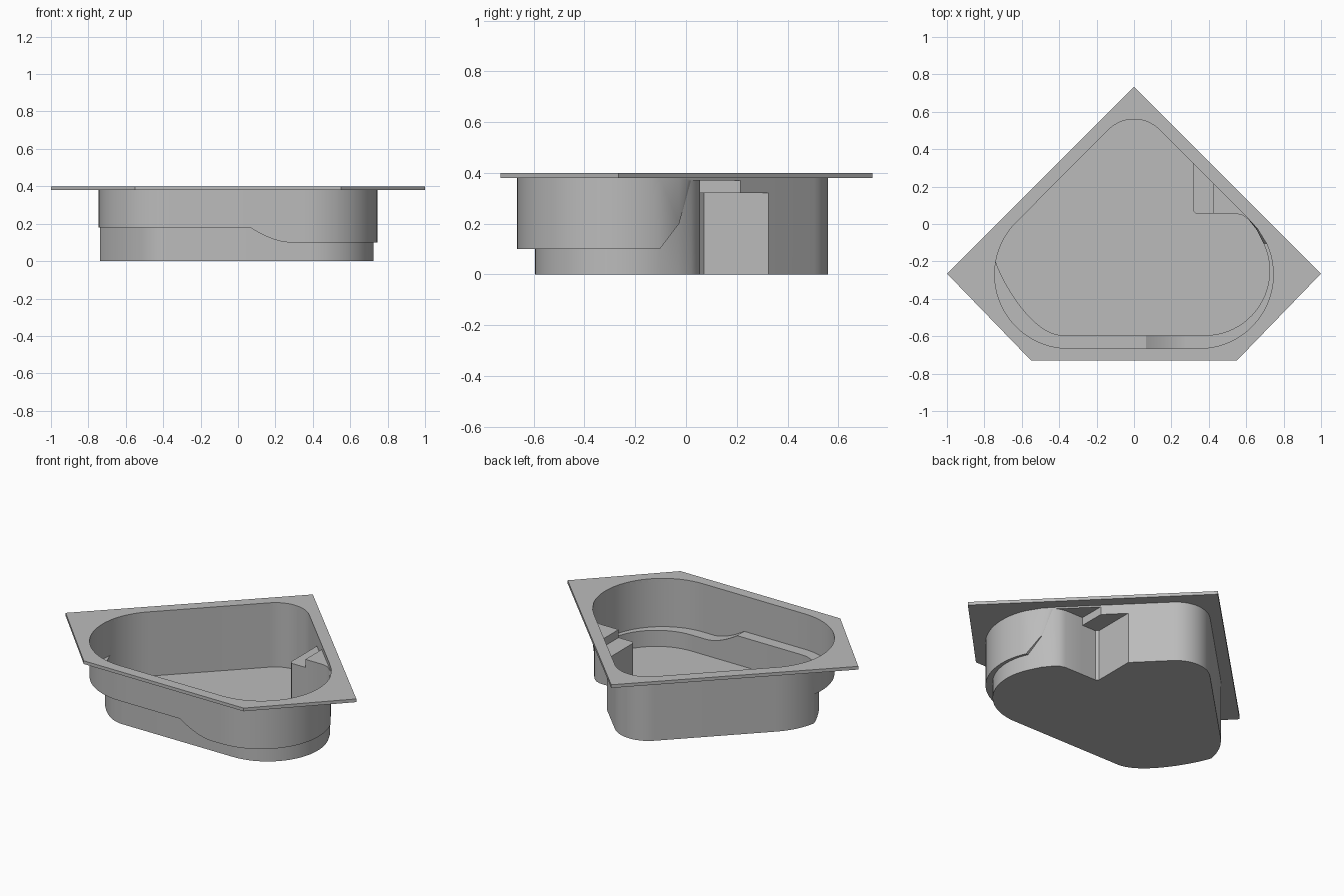
import bpy, bmesh
from math import radians, sin, cos
from mathutils import Vector
from mathutils.geometry import interpolate_bezier

cube = bpy.data.objects.get("Cube")
if cube:
    bpy.data.objects.remove(cube)

RIM_TOP, RIM_THICK = 0.4, 0.02
SEAT_HIGH, SEAT_LOW = 0.18, 0.10
STEP_HIGH, STEP_LOW = 0.37, 0.32

grey = bpy.data.materials.new("acrylic_grey")
grey.use_nodes = True
grey.diffuse_color = (0.5, 0.5, 0.5, 1)
grey.node_tree.nodes["Principled BSDF"].inputs["Base Color"].default_value = (0.5, 0.5, 0.5, 1)


def arc(cx, cy, r, start, end, n):
    """Points on a circular arc, angles in degrees."""
    angles = [radians(start + (end - start) * i / n) for i in range(n + 1)]
    return [Vector((cx + r * cos(a), cy + r * sin(a))) for a in angles]


def finish(bm, name):
    mesh = bpy.data.meshes.new(name)
    bm.to_mesh(mesh)
    bm.free()
    mesh.materials.append(grey)
    obj = bpy.data.objects.new(name, mesh)
    bpy.context.collection.objects.link(obj)
    bpy.ops.object.select_all(action='DESELECT')
    obj.select_set(True)
    bpy.context.view_layer.objects.active = obj
    return obj


# Stations around the basin: (upper wall point, lower wall point, ledge height)
stations = []


def add(uppers, lowers, height):
    for u, l in zip(uppers, lowers):
        stations.append((Vector(u), Vector(l), height))


# Rounded back corner and left shoulder, where the wall is straight down
for run in (arc(0, 0.367, 0.193, 45, 135, 14), arc(-0.35, -0.27, 0.395, 135, 170, 8)):
    add(run, run, SEAT_HIGH)

# Left seat, widening round the corner
seat_edge = interpolate_bezier(Vector((-0.74, -0.2)), Vector((-0.70, -0.32)),
                               Vector((-0.54, -0.595)), Vector((-0.38, -0.595)), 21)
add(arc(-0.35, -0.27, 0.395, 170, 270, 20)[1:], [p.to_2d() for p in seat_edge[1:]], SEAT_HIGH)

# Front ledge, sweeping down from the high seat to the low one
for i in range(13):
    t = i / 12
    x = 0.065 + 0.21 * t
    add([(x, -0.665)], [(x, -0.595)], SEAT_LOW + (SEAT_HIGH - SEAT_LOW) * (1 - t) ** 1.7)

# Right low ledge, narrowing round the corner
add(arc(0.35, -0.27, 0.395, -90, 25, 22), arc(0.38, -0.25, 0.345, -90, 25, 22), SEAT_LOW)

# Ledge blending upward into the entry steps
add([(0.661, -0.027)], [(0.655, -0.03)], 0.2)
add([(0.629, 0.009), (0.60, 0.04), (0.56, 0.08), (0.425, 0.215)],
    [(0.615, 0.02), (0.585, 0.045), (0.55, 0.055), (0.425, 0.055)], STEP_HIGH)
add([(0.425, 0.215), (0.37, 0.27), (0.35, 0.29), (0.315, 0.325)],
    [(0.425, 0.055), (0.33, 0.055), (0.315, 0.07), (0.315, 0.325)], STEP_LOW)

# Basin: upper wall, ledges, lower wall and floor in one skin
bm = bmesh.new()
columns = []
for u, l, h in stations:
    columns.append([bm.verts.new((*u, RIM_TOP - RIM_THICK)), bm.verts.new((*u, h)),
                    bm.verts.new((*l, h)), bm.verts.new((*l, 0))])
for a, b in zip(columns, columns[1:] + columns[:1]):
    for k in range(3):
        bm.faces.new((a[k], a[k + 1], b[k + 1], b[k]))
bm.faces.new([c[3] for c in columns])
bmesh.ops.remove_doubles(bm, verts=bm.verts[:], dist=0.0005)
bmesh.ops.dissolve_degenerate(bm, edges=bm.edges[:], dist=0.0001)
bmesh.ops.recalc_face_normals(bm, faces=bm.faces[:])
finish(bm, "basin")
bpy.ops.object.shade_smooth_by_angle(angle=radians(30))

# Rim: flat five-sided deck with an opening that follows the upper wall
outer = [Vector(p) for p in ((0, 0.735), (-1, -0.265), (-0.55, -0.73), (0.55, -0.73), (1, -0.265))]
opening = []
for u, l, h in stations:
    if not opening or (u - opening[-1]).length > 0.001:
        opening.append(u)
if (opening[0] - opening[-1]).length < 0.001:
    opening.pop()
bm = bmesh.new()
edges = []
for loop in (outer, opening):
    verts = [bm.verts.new((*p, RIM_TOP)) for p in loop]
    edges += [bm.edges.new(pair) for pair in zip(verts, verts[1:] + verts[:1])]
bmesh.ops.triangle_fill(bm, edges=edges, use_beauty=True, use_dissolve=False, normal=(0, 0, 1))
for f in bm.faces:
    f.normal_update()
    if f.normal.z < 0:
        f.normal_flip()
rim = finish(bm, "rim")
thick = rim.modifiers.new("thickness", 'SOLIDIFY')
thick.thickness = RIM_THICK
thick.offset = -1
